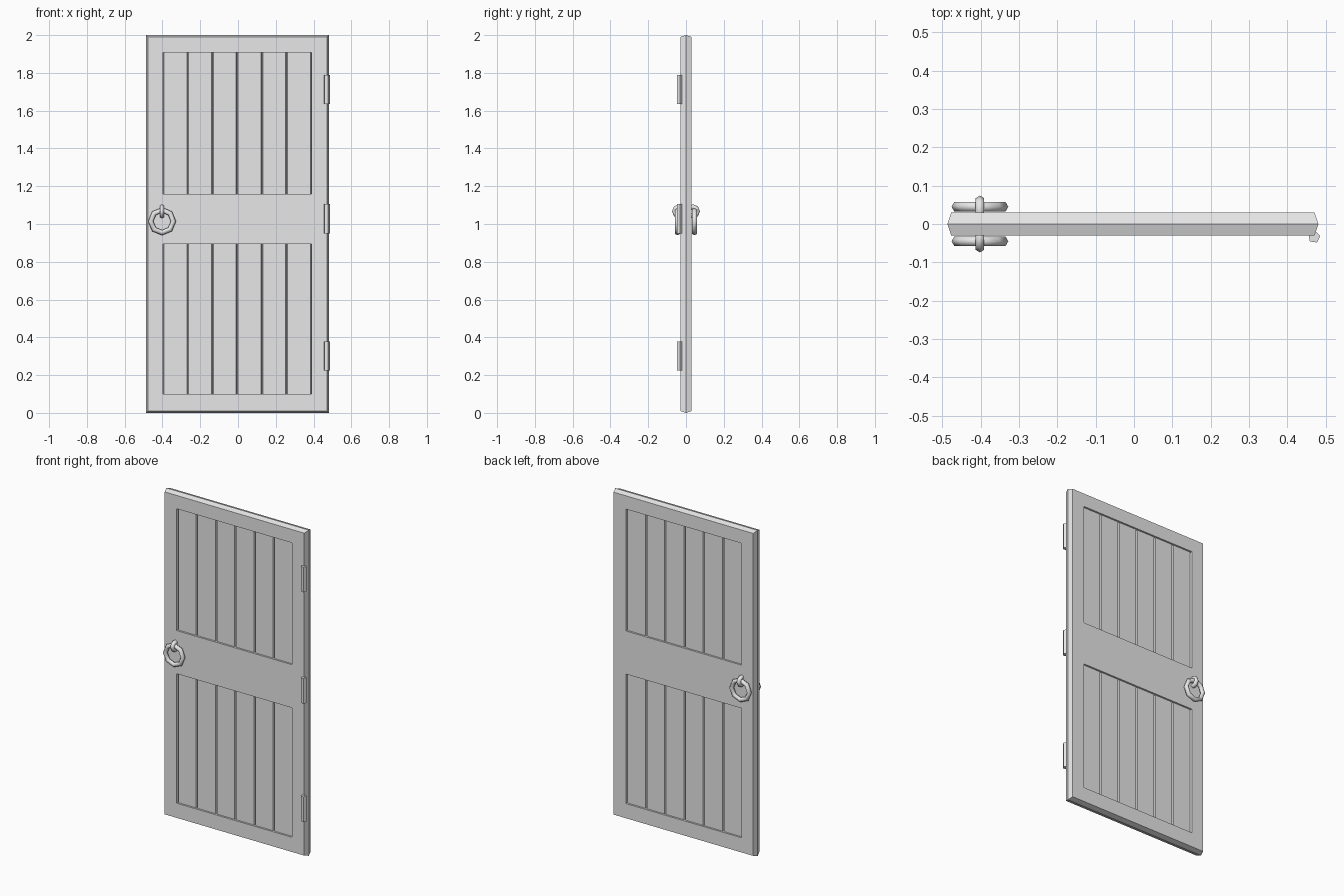
import bpy, bmesh, math
from mathutils import Matrix

if "Cube" in bpy.data.objects:
    bpy.data.objects.remove(bpy.data.objects["Cube"], do_unlink=True)

grey = bpy.data.materials.new("plain grey")
grey.use_nodes = True
grey.diffuse_color = (0.8, 0.8, 0.8, 1)
grey.node_tree.nodes["Principled BSDF"].inputs["Base Color"].default_value = (0.8, 0.8, 0.8, 1)

HALF = 0.03            # half the door thickness
EDGE = 0.01            # how far the outer edge bulges to its middle ridge
LEFT, RIGHT = -0.397, 0.388
PANELS = [(0.10, 0.895), (1.16, 1.908)]


def finish(name, bm, smooth=False):
    bmesh.ops.recalc_face_normals(bm, faces=bm.faces)
    mesh = bpy.data.meshes.new(name)
    bm.to_mesh(mesh)
    bm.free()
    mesh.materials.append(grey)
    for p in mesh.polygons:
        p.use_smooth = smooth
    obj = bpy.data.objects.new(name, mesh)
    bpy.context.collection.objects.link(obj)
    return obj


def prism(name, outline, z0, z1):
    """Upright prism from an (x, y) outline."""
    bm = bmesh.new()
    base = bm.faces.new([bm.verts.new((x, y, z0)) for x, y in outline])
    top = bmesh.ops.extrude_face_region(bm, geom=[base], use_keep_orig=True)["geom"]
    bmesh.ops.translate(bm, vec=(0, 0, z1 - z0),
                        verts=[v for v in top if isinstance(v, bmesh.types.BMVert)])
    return finish(name, bm)


def ring(name, centre, major, minor, segments, sides, turn):
    """Ring lying in the xz plane, then turned about z."""
    bm = bmesh.new()
    loops = []
    for i in range(segments):
        a = math.tau * i / segments
        loop = []
        for j in range(sides):
            b = math.tau * j / sides
            r = major + minor * math.cos(b)
            loop.append(bm.verts.new((r * math.cos(a), minor * math.sin(b), r * math.sin(a))))
        loops.append(loop)
    for i in range(segments):
        p, q = loops[i], loops[(i + 1) % segments]
        for j in range(sides):
            k = (j + 1) % sides
            bm.faces.new((p[j], p[k], q[k], q[j]))
    bmesh.ops.transform(bm, verts=bm.verts,
                        matrix=Matrix.Translation(centre) @ Matrix.Rotation(turn, 4, "Z"))
    return finish(name, bm, smooth=True)


# Door frame: one slab with two openings and a ridged outer edge
xs = [-0.477, LEFT, RIGHT, 0.471]
zs = [EDGE, *PANELS[0], *PANELS[1], 2 - EDGE]
cells = [(i, k) for i in range(3) for k in range(5) if not (i == 1 and k in (1, 3))]
bm = bmesh.new()


def layer(y, grow):
    grid = {}
    for i, x in enumerate(xs):
        for k, z in enumerate(zs):
            dx = grow * ((i == 3) - (i == 0))
            dz = grow * ((k == 5) - (k == 0))
            grid[i, k] = bm.verts.new((x + dx, y, z + dz))
    return grid


layers = [layer(-HALF, 0), layer(0, EDGE), layer(HALF, 0)]
borders = {}
for i, k in cells:
    corners = [(i, k), (i + 1, k), (i + 1, k + 1), (i, k + 1)]
    for grid in (layers[0], layers[2]):
        bm.faces.new([grid[c] for c in corners])
    for n in range(4):
        side = (corners[n], corners[(n + 1) % 4])
        borders.setdefault(frozenset(side), []).append(side)
for sides in borders.values():
    if len(sides) == 1:
        a, b = sides[0]
        for lo, hi in zip(layers, layers[1:]):
            bm.faces.new((lo[a], lo[b], hi[b], hi[a]))
bmesh.ops.delete(bm, geom=[v for v in bm.verts if not v.link_faces], context="VERTS")
finish("door_frame", bm)

# Planks: six per panel, with chamfered edges that leave grooves between them
h = HALF - 0.011
w = (RIGHT - LEFT) / 6
cut, depth = 0.005, 0.011
for label, (z0, z1) in zip(("lower", "upper"), PANELS):
    for n in range(6):
        a, b = LEFT + n * w, LEFT + (n + 1) * w
        prism(f"{label}_plank_{n + 1}",
              [(a, depth - h), (a + cut, -h), (b - cut, -h), (b, depth - h),
               (b, h - depth), (b - cut, h), (a + cut, h), (a, h - depth)], z0, z1)

# Hinges: five-sided knuckles on the front right edge
pentagon = [(0.470 + 0.016 * math.sin(math.tau * n / 5 + 0.15),
             -0.034 + 0.016 * math.cos(math.tau * n / 5 + 0.15)) for n in range(5)]
for label, z in (("lower", 0.302), ("middle", 1.028), ("upper", 1.712)):
    prism(f"{label}_hinge", pentagon, z - 0.077, z + 0.077)

# Ring handles hanging from a small staple, on both faces
for label, s in (("front", -1), ("back", 1)):
    ring(f"{label}_handle_ring", (-0.402, s * 0.045, 1.014), 0.060, 0.014, 8, 6, 0)
    ring(f"{label}_handle_staple", (-0.402, s * 0.037, 1.067), 0.024, 0.013, 8, 6, math.pi / 2)
